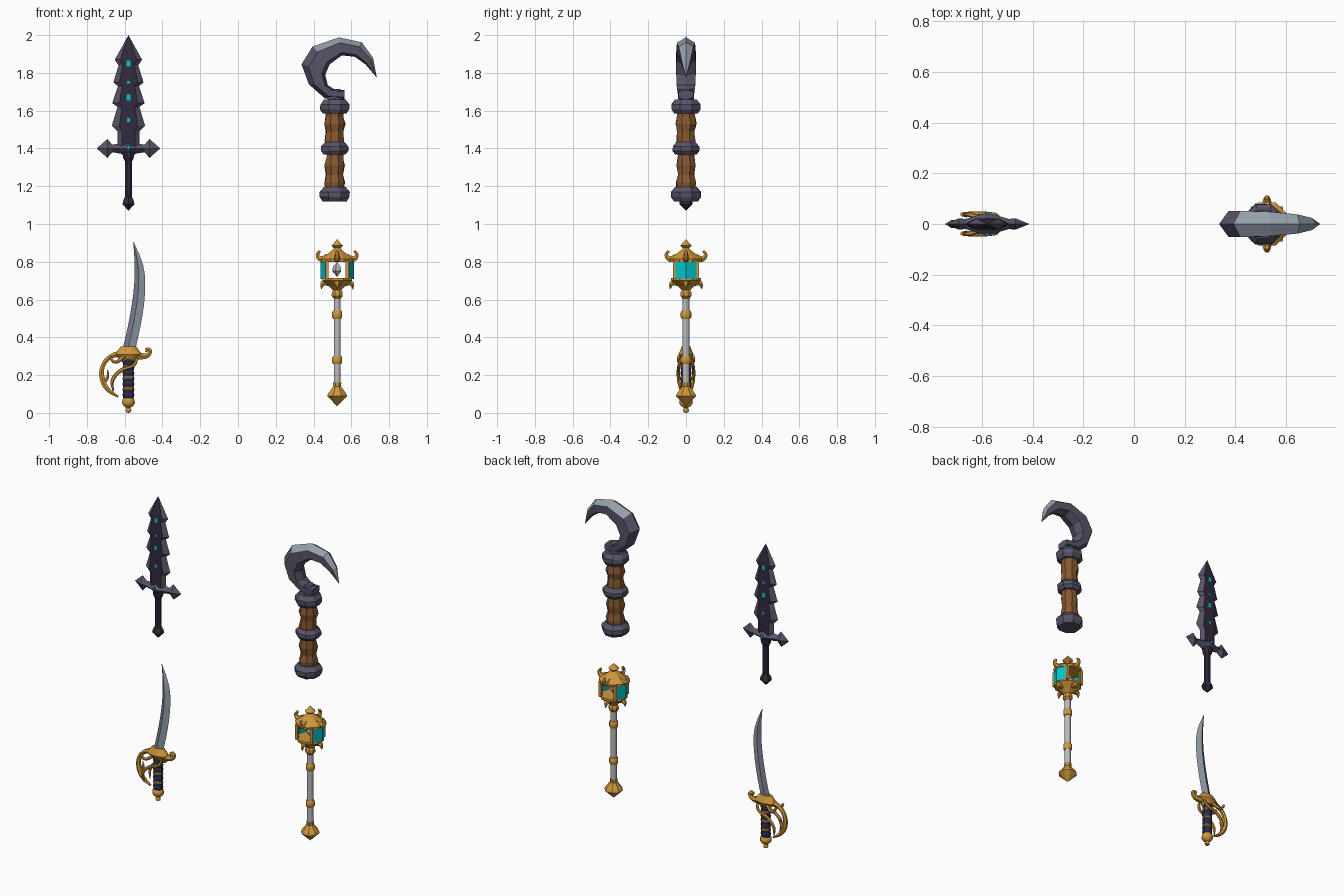
import bpy, bmesh, random
from math import sin, cos, pi
from mathutils import Vector

random.seed(4)
if "Cube" in bpy.data.objects:
    bpy.data.objects.remove(bpy.data.objects["Cube"])


def material(name, r, g, b):
    m = bpy.data.materials.new(name)
    m.use_nodes = True
    m.diffuse_color = (r, g, b, 1)
    m.node_tree.nodes["Principled BSDF"].inputs["Base Color"].default_value = (r, g, b, 1)
    return m


DARK = material("dark purple", .033, .024, .045)
STONE = material("purple stone", .095, .09, .14)
STEEL = material("pale steel", .3, .35, .4)
SPINE = material("grey steel", .19, .19, .27)
SILVER = material("silver", .5, .5, .5)
GOLD = material("gold", .62, .31, .045)
CYAN = material("cyan crystal", 0, .56, .62)
BROWN = material("brown leather", .24, .1, .03)
NAVY = material("navy wrap", .025, .024, .07)


def finish(name, me, mats, smooth=False):
    for m in mats:
        me.materials.append(m)
    ob = bpy.data.objects.new(name, me)
    bpy.context.collection.objects.link(ob)
    if smooth:
        bpy.ops.object.select_all(action='DESELECT')
        ob.select_set(True)
        bpy.context.view_layer.objects.active = ob
        bpy.ops.object.shade_smooth_by_angle(angle=0.7)
    return ob


def loft(name, rings, mats, pick=lambda i, j: 0, smooth=False):
    """Bridge equal rings of points, cap the ends, colour by ring and side."""
    bm = bmesh.new()
    vs = [[bm.verts.new(p) for p in ring] for ring in rings]
    n = len(rings[0])
    for i in range(len(vs) - 1):
        for j in range(n):
            k = (j + 1) % n
            f = bm.faces.new((vs[i][j], vs[i][k], vs[i + 1][k], vs[i + 1][j]))
            f.material_index = pick(i, j)
    bm.faces.new(vs[0])
    bm.faces.new(vs[-1])
    bmesh.ops.remove_doubles(bm, verts=bm.verts, dist=1e-5)
    bmesh.ops.recalc_face_normals(bm, faces=bm.faces)
    me = bpy.data.meshes.new(name)
    bm.to_mesh(me)
    bm.free()
    return finish(name, me, mats, smooth)


def lathe(name, x, profile, n, mats, pick=lambda i, j: 0, smooth=False, wobble=0, sy=1):
    rings = []
    for r, z in profile:
        ring = []
        for j in range(n):
            a = 2 * pi * (j + .5) / n
            q = r * (1 + random.uniform(-wobble, wobble))
            ring.append((x + q * cos(a), q * sy * sin(a), z))
        rings.append(ring)
    return loft(name, rings, mats, pick, smooth)


def tube(name, pts, mat):
    """Smooth tapered bar through (x, y, z, radius) points."""
    cu = bpy.data.curves.new(name, 'CURVE')
    cu.dimensions = '3D'
    cu.bevel_depth, cu.bevel_resolution, cu.resolution_u = 1, 1, 4
    cu.use_fill_caps = True
    sp = cu.splines.new('BEZIER')
    sp.bezier_points.add(len(pts) - 1)
    for b, (x, y, z, r) in zip(sp.bezier_points, pts):
        b.co, b.radius = (x, y, z), r
        b.handle_left_type = b.handle_right_type = 'AUTO'
    tmp = bpy.data.objects.new("tmp", cu)
    bpy.context.collection.objects.link(tmp)
    bpy.context.view_layer.update()
    me = bpy.data.meshes.new_from_object(tmp.evaluated_get(bpy.context.evaluated_depsgraph_get()))
    bpy.data.objects.remove(tmp)
    me.materials.clear()
    return finish(name, me, [mat], True)


def box(name, c, s, mat):
    x, y, z = c
    rings = [[(x + a * s[0] / 2, y + b * s[1] / 2, z + h * s[2] / 2)
              for a, b in ((-1, -1), (1, -1), (1, 1), (-1, 1))] for h in (-1, 1)]
    return loft(name, rings, [mat])


# ---- Barbed dark sword ----
X = -.58
barbs = [(2, 0), (1.87, .072), (1.84, .052), (1.75, .08), (1.73, .056),
         (1.64, .086), (1.62, .058), (1.52, .088), (1.49, .058), (1.4, .058)]
rings = []
for z, w in barbs:
    c, t = min(.048, w * .6), min(.022, w * .4)
    rings.append([(X - w, 0, z), (X - c, -t, z), (X + c, -t, z),
                  (X + w, 0, z), (X + c, t, z), (X - c, t, z)])
loft("barbed_blade", rings, [DARK, STONE], lambda i, j: 0 if j in (1, 4) else 1)
arm = [(.168, 0, 0), (.112, .05, .022), (.085, .02, .02), (.04, .028, .034)]
cross = [(-x, h, d) for x, h, d in arm] + [(0, .052, .045)] + arm[::-1]
loft("barbed_guard", [[(X + x, -d, 1.4), (X + x, 0, 1.4 + h), (X + x, d, 1.4), (X + x, 0, 1.4 - h)]
                      for x, h, d in cross], [STONE])
lathe("barbed_grip", X, [(.02, 1.12), (.02, 1.33), (.03, 1.35), (.034, 1.38)], 8, [DARK])
lathe("barbed_pommel", X, [(0, 1.07), (.036, 1.105), (.032, 1.125), (.018, 1.15)], 6, [DARK])
# Glowing marks on both faces
for s in (-1, 1):
    for z, w, h in ((1.85, .022, .03), (1.75, .014, .014), (1.67, .02, .03), (1.55, .016, .02)):
        box("blade_mark", (X, s * .0225, z), (w, .004, h), CYAN)
    box("guard_gem", (X, s * .042, 1.405), (.014, .008, .02), CYAN)

# ---- Hooked blade with wrapped handle ----
X = .512
outer = [(.565, 1.655), (.46, 1.665), (.375, 1.74), (.336, 1.845), (.395, 1.94),
         (.535, 1.988), (.655, 1.962), (.715, 1.88), (.735, 1.775)]
inner = [(.565, 1.71), (.515, 1.71), (.475, 1.735), (.462, 1.79), (.485, 1.845),
         (.55, 1.893), (.62, 1.885), (.675, 1.845), (.735, 1.775)]
thick = [.04, .042, .05, .052, .052, .048, .038, .024, 0]
rings = []
for o, i, t in zip(outer, inner, thick):
    o, i = Vector((o[0], 0, o[1])), Vector((i[0], 0, i[1]))
    a, b, d = o.lerp(i, .3), o.lerp(i, .85), Vector((0, t, 0))
    rings.append([o, a - d, b - d, i, b + d, a + d])
loft("hook_blade", rings, [STONE, STEEL], lambda i, j: int(j in (0, 5) and i >= 4))
lathe("hook_neck", X, [(.045, 1.63), (.042, 1.69), (.036, 1.715)], 6, [STONE])
grip = [(.05, 1.17), (.056, 1.22), (.048, 1.26), (.056, 1.31), (.047, 1.36), (.05, 1.4),
        (.055, 1.44), (.049, 1.49), (.058, 1.53), (.05, 1.57), (.05, 1.61)]
lathe("hook_grip", X, grip, 8, [BROWN], wobble=.07)
for name, z, h, r in (("hook_end_cap", 1.158, .038, .085), ("hook_middle_ring", 1.4, .033, .077),
                      ("hook_top_ring", 1.622, .038, .083)):
    lathe(name, X, [(r * .8, z - h), (r, z - h * .4), (r, z + h * .3), (r * .72, z + h)], 8,
          [STONE], wobble=.03)

# ---- Curved sabre ----
X = -.58
left = [(-.612, .33), (-.575, .49), (-.55, .65), (-.545, .78), (-.555, .905)]
right = [(-.545, .33), (-.508, .49), (-.488, .65), (-.495, .78), (-.551, .902)]
rings = []
for k in range(17):
    # smooth the edge lines by averaging neighbouring straight runs
    def at(line, u):
        u = min(max(u, 0), 3.999)
        return Vector(line[int(u)]).lerp(Vector(line[int(u) + 1]), u % 1)
    u = k / 4
    e = .4 if 0 < k < 16 else 0
    l, r = [(at(s, u - e) + at(s, u) + at(s, u + e)) / 3 for s in (left, right)]
    m = l.lerp(r, .4)
    t = .014 * min(1, (16 - k) / 4)
    rings.append([(l.x, 0, l.y), (m.x, -t, m.y), (r.x, 0, r.y), (m.x, t, m.y)])
loft("sabre_blade", rings, [SPINE, STEEL], lambda i, j: int(j in (1, 2)))
lathe("sabre_guard", X, [(.03, .265), (.05, .285), (.075, .31), (.055, .335), (.042, .352), (.02, .352)],
      12, [GOLD], smooth=True, sy=.55)
tube("guard_curl", [(-.56, 0, .305, .022), (-.51, 0, .3, .02), (-.472, 0, .31, .013),
                    (-.47, 0, .335, .012), (-.49, 0, .332, .012)], GOLD)
tube("knuckle_bow", [(-.6, 0, .315, .022), (-.67, 0, .3, .014), (-.715, 0, .25, .013),
                     (-.718, 0, .18, .016), (-.69, 0, .125, .014), (-.635, 0, .085, .006)], GOLD)
tube("bow_spur", [(-.71, 0, .16, .012), (-.69, 0, .19, .009), (-.69, 0, .23, .002)], GOLD)
for s in (-1, 1):
    tube("side_bar", [(-.535, s * .025, .29, .008), (-.55, s * .036, .255, .009),
                      (-.62, s * .04, .225, .01), (-.665, s * .038, .17, .01),
                      (-.66, s * .03, .115, .004)], GOLD)
    tube("side_scroll", [(-.6, s * .02, .3, .012), (-.655, s * .038, .27, .009),
                         (-.68, s * .038, .3, .008)], GOLD)
wrap = [(.029 + .004 * (k % 2), .08 + .0145 * k) for k in range(15)]
lathe("sabre_grip", X, wrap, 10, [NAVY, BROWN], lambda i, j: int(i % 4 == 3), sy=.9)
lathe("sabre_pommel", X, [(0, 0), (.014, .005), (.016, .016), (.01, .027), (.026, .036),
                          (.036, .052), (.034, .07), (.022, .085)], 10, [GOLD], smooth=True)

# ---- Lantern mace ----
X = .525
lathe("mace_shaft", X, [(.019, .12), (.019, .66)], 10, [SILVER], smooth=True)
for z in (.28, .52):
    lathe("shaft_collar", X, [(.022, z - .022), (.028, z - .012), (.028, z + .012), (.022, z + .022)],
          10, [GOLD], smooth=True)
lathe("mace_foot", X, [(0, .035), (.058, .09), (.05, .105), (.022, .14), (.024, .16)], 8, [GOLD])
lathe("lantern_base", X, [(.02, .605), (.032, .62), (.03, .64), (.024, .65), (.045, .67),
                          (.085, .7), (.085, .715), (.02, .715)], 8, [GOLD])
lathe("lantern_roof", X, [(.02, .8), (.09, .8), (.092, .815), (.06, .838), (.03, .86), (.018, .872),
                          (.033, .885), (.02, .897), (0, .92)], 8, [GOLD])
lathe("crystal_shard", X, [(0, .72), (.026, .75), (.022, .775), (0, .8)], 5, [SILVER])
for a in (-1, 1):
    # Ridged side pane, open front and back
    loft("crystal_pane", [[(X + a * .06, -.062, z), (X + a * .088, 0, z), (X + a * .06, .062, z),
                           (X + a * .055, .062, z), (X + a * .08, 0, z), (X + a * .055, -.062, z)]
                          for z in (.71, .805)], [CYAN])
    for b in (-1, 1):
        box("lantern_post", (X + a * .054, b * .061, .758), (.018, .016, .1), GOLD)
# Roof horns and base spikes on the four sides
for k in range(4):
    c, s = cos(k * pi / 2), sin(k * pi / 2)

    def side(pts):
        return [(X + r * c, r * s, z, w) for r, z, w in pts]
    tube("roof_horn", side([(.05, .826, .02), (.085, .815, .018), (.104, .835, .011),
                            (.092, .858, .008)]), GOLD)
    tube("base_spike", side([(.045, .69, .02), (.075, .685, .016), (.084, .655, .002)]), GOLD)
